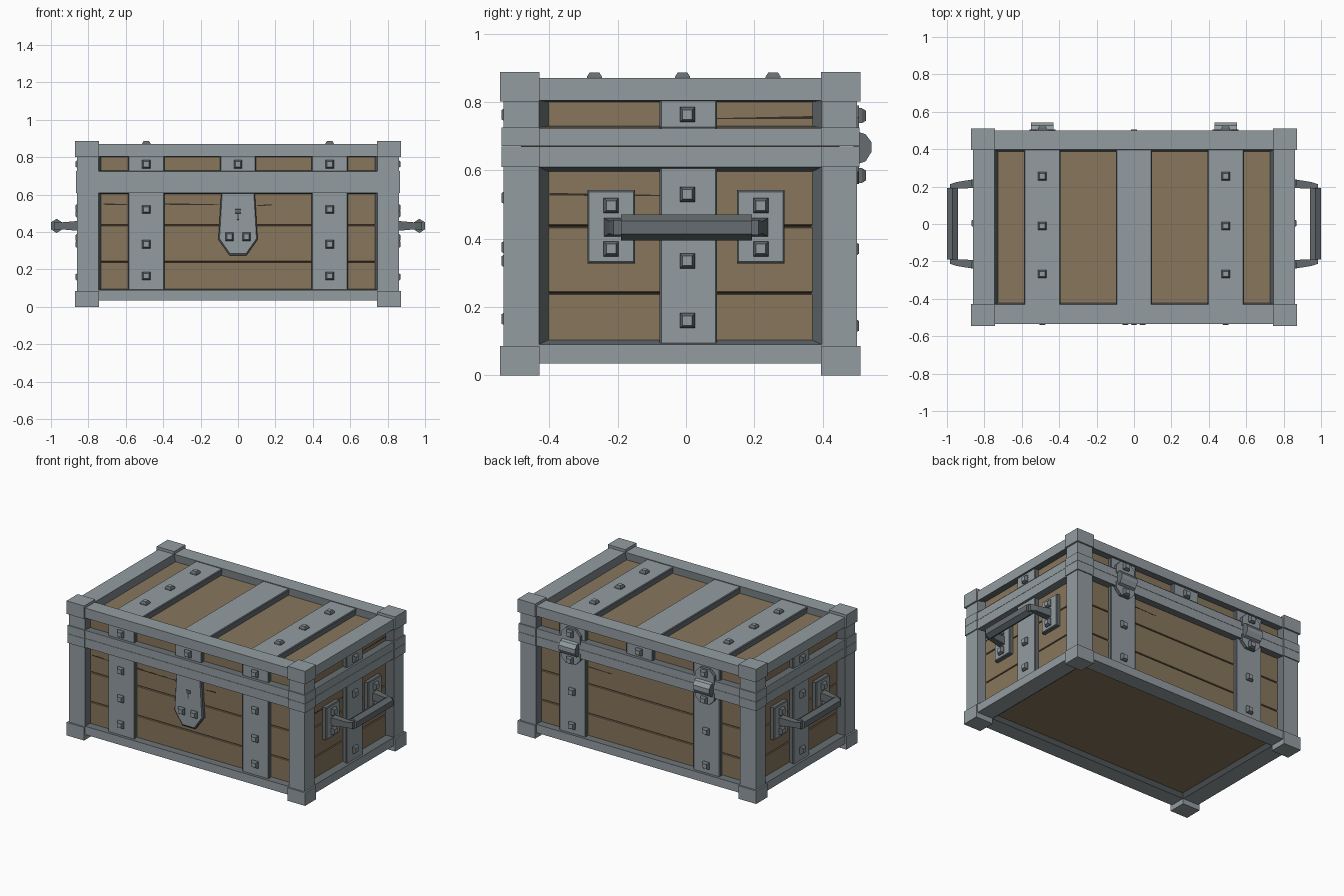
import bpy, bmesh, math

if "Cube" in bpy.data.objects:
    bpy.data.objects.remove(bpy.data.objects["Cube"])

PALETTE = []


def material(name, color):
    m = bpy.data.materials.new(name)
    m.use_nodes = True
    m.diffuse_color = (*color, 1)
    m.node_tree.nodes["Principled BSDF"].inputs["Base Color"].default_value = (*color, 1)
    PALETTE.append(m)
    return len(PALETTE) - 1


METAL = material("grey metal", (0.29, 0.335, 0.355))
DARK = material("dark metal", (0.13, 0.15, 0.16))
WOOD = material("brown wood", (0.245, 0.182, 0.107))
GAP = material("dark gap", (0.04, 0.03, 0.02))

MID = -0.0165  # chest centre along y
# Each side maps (across, up, outward) to the world
SIDES = {
    "front": lambda u, v, d: (u, MID - d, v),
    "back": lambda u, v, d: (u, MID + d, v),
    "left": lambda u, v, d: (d, u, v),
    "right": lambda u, v, d: (-d, u, v),
    "top": lambda u, v, d: (u, v, d),
}
LONG, SHORT = ("front", "back"), ("left", "right")
parts = {}


def loft(name, mat, rings, edge=None, cap=True):
    """Skin equal-length rings of points; edge colours the skin, mat the caps."""
    bm = parts.setdefault(name, bmesh.new())
    rows = [[bm.verts.new(p) for p in ring] for ring in rings]
    n = len(rows[0])
    skin = mat if edge is None else edge
    for a, b in zip(rows, rows[1:]):
        for i in range(n):
            j = (i + 1) % n
            bm.faces.new((a[i], a[j], b[j], b[i])).material_index = skin
    if cap:
        for row in (rows[0], rows[-1]):
            bm.faces.new(row).material_index = mat


def rect(side, u0, u1, v0, v1, d):
    return [SIDES[side](u, v, d) for u, v in ((u0, v0), (u1, v0), (u1, v1), (u0, v1))]


def slab(name, mat, side, u0, u1, v0, v1, d0, d1, edge=None, b=0.005):
    """Plate on a side with a chamfered outer edge."""
    loft(name, mat, [rect(side, u0, u1, v0, v1, d0), rect(side, u0, u1, v0, v1, d1 - b),
                     rect(side, u0 + b, u1 - b, v0 + b, v1 - b, d1)], edge)


def box(name, mat, x0, x1, y0, y1, z0, z1):
    loft(name, mat, [rect("top", x0, x1, y0, y1, z) for z in (z0, z1)])


def stud(side, u, v, d):
    r = 0.022
    loft("studs", METAL, [rect(side, u - s, u + s, v - s, v + s, e)
                          for s, e in ((r, d - 0.005), (r, d + 0.008), (r - 0.008, d + 0.021))], DARK)


# Frame and wood levels, measured outward from the chest centre
FX, FY, IX, IY = 0.86, 0.517, 0.745, 0.414
DEPTH = {"front": FY, "back": FY, "left": FX, "right": FX}
LOWER, LID = (0.09, 0.61), (0.725, 0.805)

# Wooden core
box("wood_core", GAP, -0.81, 0.81, MID - 0.466, MID + 0.466, 0.07, 0.81)
box("bottom_board", WOOD, -0.8, 0.8, MID - 0.46, MID + 0.46, 0.055, 0.075)
box("lid_board", WOOD, -0.8, 0.8, MID - 0.46, MID + 0.46, 0.8, 0.828)

# Planks on the four walls
for side, d in DEPTH.items():
    half, shift = (0.76, 0) if side in LONG else (0.45, MID)
    for lo, hi in ((0.07, 0.238), (0.243, 0.434), (0.439, 0.63), (0.71, 0.815)):
        slab("wall_planks", WOOD, side, shift - half, shift + half, lo, hi,
             d - 0.06, d - 0.04, b=0.002)

# Corner posts, rails and corner blocks
for sx in (-1, 1):
    for sy in (-1, 1):
        def corner(name, z0, z1, grow, inner):
            xs = sorted((sx * (IX - inner), sx * (FX + grow)))
            ys = sorted((MID + sy * (IY - inner), MID + sy * (FY + grow)))
            box(name, METAL, *xs, *ys, z0, z1)
        corner("corner_posts", 0.05, 0.66, 0, 0)
        corner("lid_posts", 0.68, 0.85, 0, 0)
        corner("corner_caps", 0, 0.086, 0.011, 0.002)
        corner("corner_caps", 0.802, 0.888, 0.011, 0.002)
        corner("corner_bands", 0.61, 0.6695, 0.007, 0.002)
        corner("corner_bands", 0.671, 0.726, 0.007, 0.002)
RAILS = ((0.035, 0.09), (0.61, 0.6695), (0.671, 0.723), (0.805, 0.87))
for s in (-1, 1):
    for z0, z1 in RAILS:
        ys = sorted((MID + s * IY, MID + s * FY))
        xs = sorted((s * IX, s * FX))
        box("long_rails", METAL, -IX, IX, *ys, z0, z1)
        box("short_rails", METAL, *xs, MID - IY, MID + IY, z0, z1)


# Sloped dark trim inside the frame openings
def reveal(side, u0, u1, v0, v1, d0, d1, su, sv):
    outer = rect(side, u0, u1, v0, v1, d0)
    inner = rect(side, u0 + su, u1 - su, v0 + sv, v1 - sv, d1)
    loft("frame_trim", DARK, [outer, inner, rect(side, u0, u1, v0, v1, d1), outer], cap=False)


for side, d in DEPTH.items():
    half, shift, slope = (IX, 0, 0.015) if side in LONG else (IY, MID, 0.031)
    reveal(side, shift - half, shift + half, *LOWER, d, d - 0.045, slope, 0.5 * slope)
    reveal(side, shift - half, shift + half, *LID, d, d - 0.045, slope, 0.005)
reveal("top", -IX, IX, MID - IY, MID + IY, 0.87, 0.825, 0.018, 0.01)
reveal("top", -IX, IX, MID - IY, MID + IY, 0.035, 0.06, 0.03, 0.03)

# Straps and studs on the long sides
STRAP = 0.097
for side in LONG:
    d = FY - 0.015
    for x in (-0.49, 0.49):
        slab("straps", METAL, side, x - STRAP, x + STRAP, 0.085, 0.615, d - 0.04, d, DARK)
        for z in ((0.165, 0.335, 0.52) if side == "front" else (0.145, 0.37)):
            stud(side, x, z, d)
    for x in (-0.49, 0, 0.49):
        slab("straps", METAL, side, x - STRAP, x + STRAP, 0.718, 0.81, d - 0.04, d, DARK)
        if side == "front" or x == 0:
            stud(side, x, 0.763, d)

# Straps across the lid
for x in (-0.49, 0, 0.49):
    slab("straps", METAL, "top", x - STRAP, x + STRAP, MID - 0.425, MID + 0.425, 0.815, 0.866, DARK)
    if x:
        for y in (-0.268, -0.01, 0.255):
            stud("top", x, y, 0.866)

# Side straps, handle plates and handles
for side in SHORT:
    d = FX - 0.012
    place = SIDES[side]
    for v0, v1 in ((0.085, 0.615), (0.718, 0.81)):
        slab("straps", METAL, side, -0.077, 0.091, v0, v1, d - 0.04, d, DARK)
    for z in (0.16, 0.335, 0.53, 0.763):
        stud(side, 0.004, z, d)
    for s in (-1, 1):
        y = s * 0.219
        slab("handle_plates", METAL, side, y - 0.07, y + 0.07, 0.328, 0.542, d - 0.04, d, DARK)
        for z in (0.37, 0.497):
            stud(side, y, z, d)
        arm = []
        for out, a, b, h in ((d - 0.01, 0.192, 0.242, 0.028), (0.95, 0.19, 0.224, 0.018),
                             (0.985, 0.185, 0.212, 0.022)):
            arm.append(rect(side, *sorted((s * a, s * b)), 0.433 - h, 0.433 + h, out))
        loft("handle_arms", DARK, arm)
    ring = [(0.97 + 0.034 * math.cos(k), 0.433 + 0.038 * math.sin(k))
            for k in (math.radians(30 + 60 * i) for i in range(6))]
    loft("handle_grips", DARK, [[place(y, z, x) for x, z in ring] for y in (-0.19, 0.193)])

# Lock plate with keyhole
shape = [(-0.09, 0.615), (0.09, 0.615), (0.105, 0.36), (0.045, 0.274), (-0.045, 0.274), (-0.105, 0.36)]
loft("lock_plate", METAL, [[SIDES["front"](x * k, 0.44 + (z - 0.44) * k, d) for x, z in shape]
                           for k, d in ((1, 0.46), (1, 0.495), (0.94, 0.502))], DARK)
for x in (-0.046, 0.046):
    stud("front", x, 0.375, 0.502)
for half, lo, hi in ((0.016, 0.5, 0.522), (0.006, 0.465, 0.5)):
    slab("keyhole", DARK, "front", -half, half, lo, hi, 0.5, 0.504, b=0.001)

# Hinges: two leaves and an angular knuckle
for x in (-0.49, 0.49):
    for lo, hi, tip, z in ((0.7, 0.755, 0.79, 0.76), (0.64, 0.595, 0.56, 0.585)):
        leaf = [(-0.07, lo), (0.07, lo), (0.07, hi), (0.035, tip), (-0.035, tip), (-0.07, hi)]
        loft("hinge_leaves", METAL, [[SIDES["back"](x + u, v, d) for u, v in leaf]
                                     for d in (0.49, FY + 0.006)], DARK)
        stud("back", x, z, FY + 0.006)
    ring = [(-0.01, 0.717), (0.025, 0.706), (0.043, 0.682), (0.043, 0.655), (0.025, 0.626), (-0.01, 0.615)]
    loft("hinge_knuckles", DARK, [[SIDES["back"](x + u, z, FY + d) for d, z in ring]
                                  for u in (-0.06, 0.06)], METAL)

# Thin cracks in the planks, tapering from the first end to the second
for side, u0, u1, z in (("front", -0.39, -0.1, 0.55), ("front", 0.18, 0.1, 0.545), ("front", -0.72, -0.585, 0.55),
                        ("back", 0.39, 0.22, 0.55), ("left", -0.4, -0.07, 0.53), ("left", 0.37, 0.09, 0.755)):
    d = DEPTH[side] - 0.04
    loft("plank_cracks", GAP, [[SIDES[side](u, v, e) for u, v in
                                ((u0, z - 0.004), (u0, z + 0.004), (u1, z - 0.002), (u1, z - 0.005))]
                               for e in (d - 0.002, d + 0.001)])

# Turn every part into an object
for name, bm in parts.items():
    bmesh.ops.remove_doubles(bm, verts=bm.verts, dist=0.00001)
    bmesh.ops.recalc_face_normals(bm, faces=bm.faces)
    mesh = bpy.data.meshes.new(name)
    bm.to_mesh(mesh)
    bm.free()
    for mat in PALETTE:
        mesh.materials.append(mat)
    bpy.context.collection.objects.link(bpy.data.objects.new(name, mesh))
